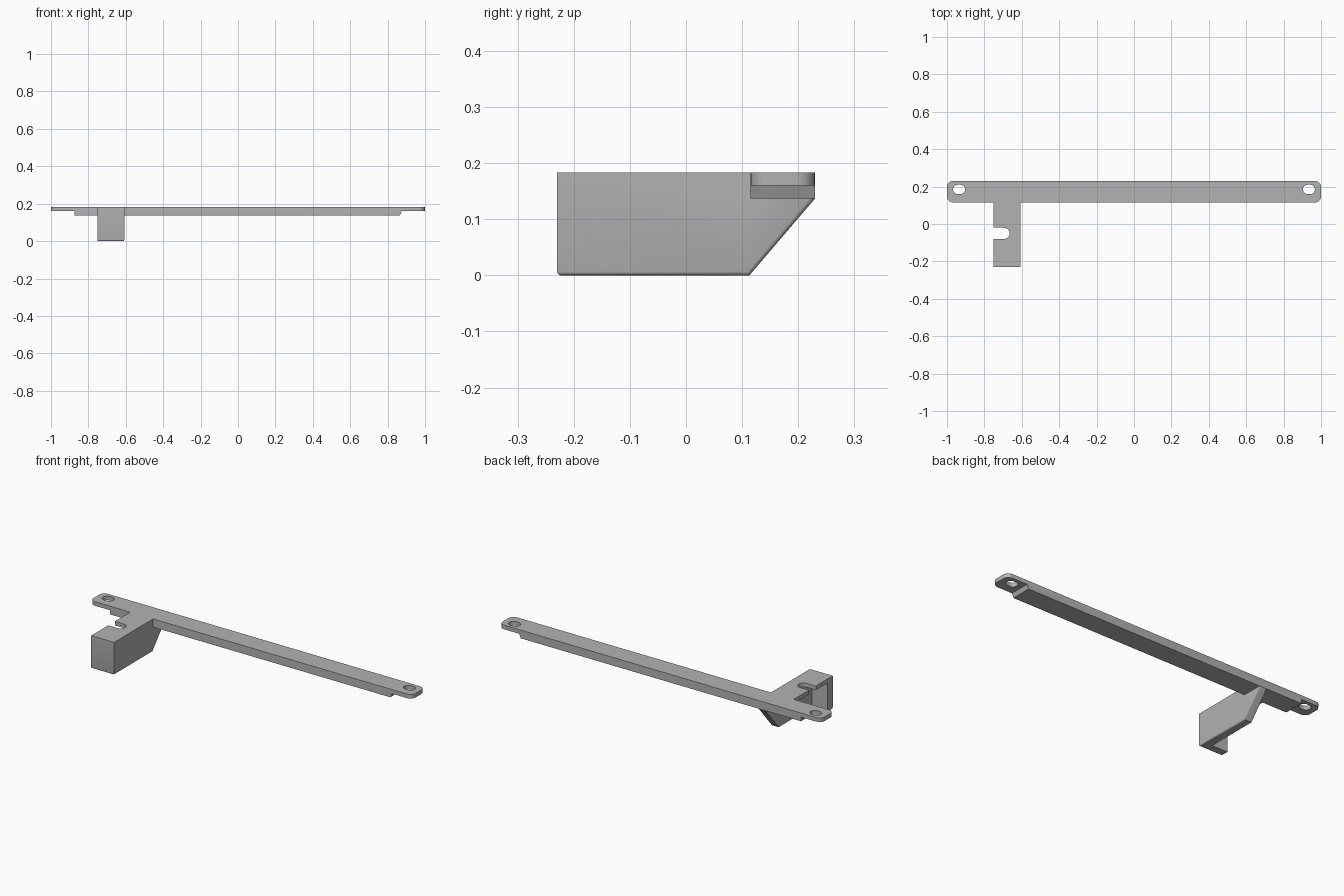
import bpy, bmesh, math
from mathutils import Vector

old = bpy.data.objects.get("Cube")
if old:
    bpy.data.objects.remove(old, do_unlink=True)

GREY = (0.45, 0.45, 0.45, 1)
grey = bpy.data.materials.new("plain grey")
grey.use_nodes = True
grey.diffuse_color = GREY
grey.node_tree.nodes["Principled BSDF"].inputs["Base Color"].default_value = GREY

WALL, SHEET = 0.046, 0.023          # wall and top sheet thickness
TOP, BACK, EDGE = 0.183, 0.23, 0.115
STEP = TOP - SHEET


def prism(name, points, direction, bevels=()):
    """Extrude a closed 3D outline; bevels = (edge test, width, segments)."""
    bm = bmesh.new()
    face = bm.faces.new([bm.verts.new(p) for p in points])
    new = bmesh.ops.extrude_face_region(bm, geom=[face])["geom"]
    verts = [g for g in new if isinstance(g, bmesh.types.BMVert)]
    bmesh.ops.translate(bm, verts=verts, vec=Vector(direction))
    bmesh.ops.recalc_face_normals(bm, faces=bm.faces)
    for test, width, segments in bevels:
        edges = [e for e in bm.edges if test(e.verts[0].co, e.verts[1].co)]
        bmesh.ops.bevel(bm, geom=edges, offset=width, segments=segments,
                        profile=0.5, affect='EDGES', clamp_overlap=True)
    mesh = bpy.data.meshes.new(name)
    bm.to_mesh(mesh)
    bm.free()
    mesh.materials.append(grey)
    ob = bpy.data.objects.new(name, mesh)
    bpy.context.collection.objects.link(ob)
    return ob


def box(name, lo, hi):
    pts = [(lo[0], lo[1], lo[2]), (hi[0], lo[1], lo[2]),
           (hi[0], hi[1], lo[2]), (lo[0], hi[1], lo[2])]
    return prism(name, pts, (0, 0, hi[2] - lo[2]))


def slot(name, x0, x1, y, r):
    """Upright cutter with rounded ends centred at x0 and x1."""
    pts = []
    for cx, start in ((x1, -90), (x0, 90)):
        for i in range(13):
            a = math.radians(start + i * 15)
            pts.append((cx + r * math.cos(a), y + r * math.sin(a), 0.1))
    return prism(name, pts, (0, 0, 0.2))


def combine(ob, other, operation):
    mod = ob.modifiers.new(operation.lower(), 'BOOLEAN')
    mod.operation, mod.object, mod.solver = operation, other, 'EXACT'
    bpy.context.view_layer.objects.active = ob
    bpy.ops.object.modifier_apply(modifier=mod.name)
    bpy.data.objects.remove(other, do_unlink=True)


# Long bar with thinner, rounded end tabs
side = [(-1, TOP), (1, TOP), (1, STEP), (0.875, STEP), (0.865, 0.137),
        (-0.875, 0.137), (-0.875, STEP), (-1, STEP)]
bar = prism("mounting_bracket", [(x, EDGE, z) for x, z in side],
            (0, BACK - EDGE, 0),
            [(lambda a, b: abs(a.x) > 0.99 and abs(b.x) > 0.99
              and abs(a.z - b.z) > 0.01, 0.033, 6)])

# Arm block with a sloping rear and softened lower edges
outline = [(-BACK, 0), (0.113, 0), (BACK, 0.137), (0.2, STEP),
           (0.12, STEP), (0.12, TOP), (-BACK, TOP)]
low = lambda p: p.z < 0.001 or (p.y > 0.229 and p.z < 0.14)
outer = lambda a, b: (low(a) and low(b) and a.x > -0.62 and b.x > -0.62)
front = lambda a, b: (low(a) and low(b) and max(a.y, b.y) < -0.22)
arm = prism("arm", [(-0.75, y, z) for y, z in outline], (0.142, 0, 0),
            [(lambda a, b: outer(a, b) or front(a, b), 0.007, 3)])

# Hollow the arm, leaving the front, outer and top walls
combine(arm, box("hollow", (-0.9, -BACK + WALL, -0.1),
                 (-0.608 - WALL, 0.3, STEP)), 'DIFFERENCE')
combine(arm, slot("notch", -0.85, -0.695, -0.05, 0.03), 'DIFFERENCE')
combine(bar, arm, 'UNION')

# Screw slots in the end tabs
for s in (-1, 1):
    combine(bar, slot("screw_slot", s * 0.935 - 0.007, s * 0.935 + 0.007,
                      0.185, 0.025), 'DIFFERENCE')

bpy.ops.object.select_all(action='DESELECT')
bar.select_set(True)
bpy.context.view_layer.objects.active = bar
bpy.ops.object.shade_smooth_by_angle(angle=math.radians(35))
